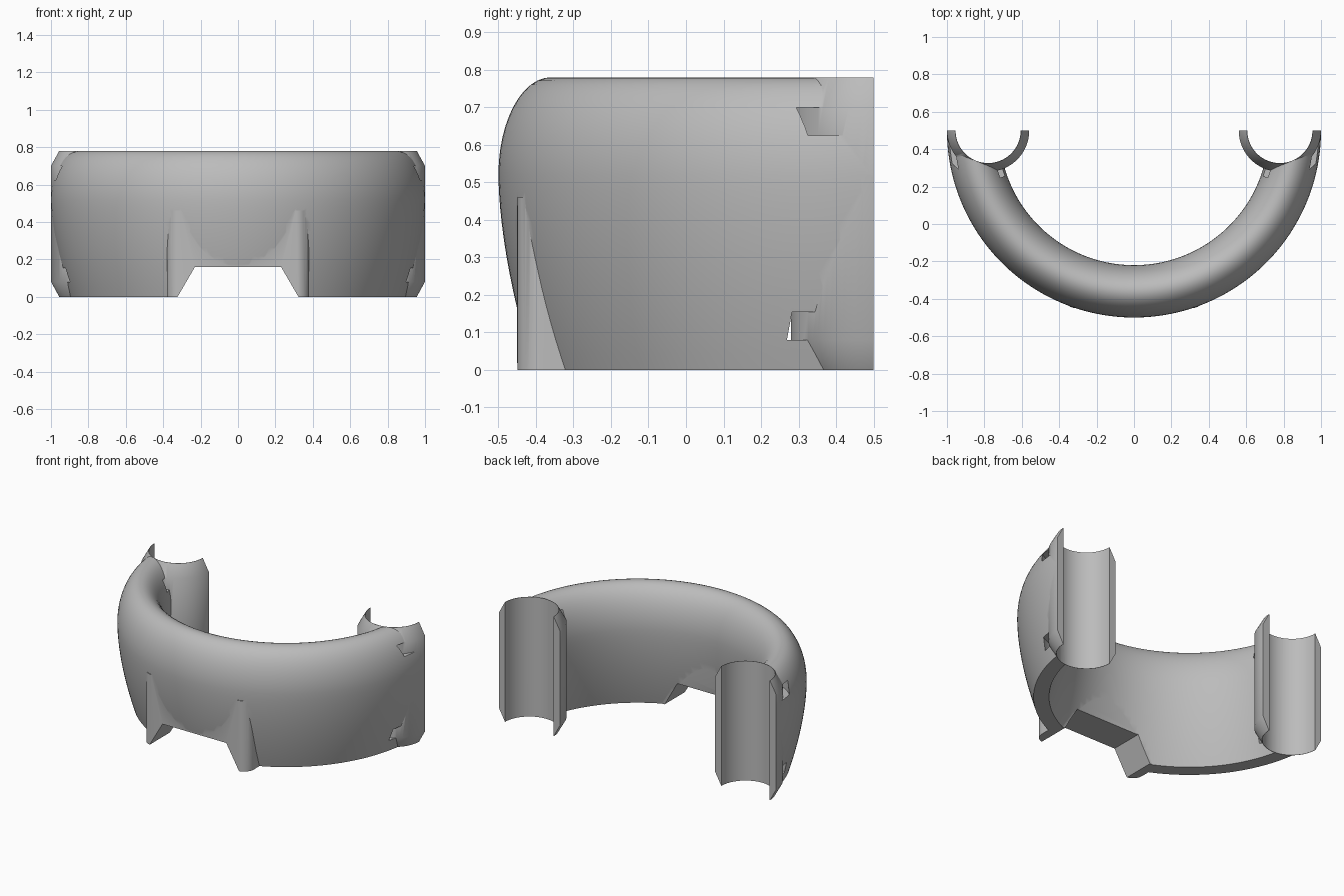
import bpy, bmesh, math
from mathutils import Vector

if "Cube" in bpy.data.objects:
    bpy.data.objects.remove(bpy.data.objects["Cube"])

HEIGHT = 0.78      # overall height
BACK = 0.5         # back plane, also the centre line of the arcs
CLIP_X = 0.78      # clip axis offset
BORE, CLIP_R, GROOVE_R = 0.174, 0.22, 0.26


def make(name, bm):
    bmesh.ops.recalc_face_normals(bm, faces=bm.faces)
    mesh = bpy.data.meshes.new(name)
    bm.to_mesh(mesh)
    bm.free()
    obj = bpy.data.objects.new(name, mesh)
    bpy.context.collection.objects.link(obj)
    return obj


def prism(name, outline, axis, depth):
    """Extrude a closed outline of 3D points along an axis."""
    bm = bmesh.new()
    face = bm.faces.new([bm.verts.new(p) for p in outline])
    ext = bmesh.ops.extrude_face_region(bm, geom=[face])
    moved = [v for v in ext["geom"] if isinstance(v, bmesh.types.BMVert)]
    bmesh.ops.translate(bm, verts=moved, vec=Vector(axis) * depth)
    return make(name, bm)


def column(name, x, rings, sides=72):
    """Stack of (radius, z) rings about a vertical axis, capped."""
    bm = bmesh.new()
    loops = []
    for r, z in rings:
        angles = [2 * math.pi * (i + 0.5) / sides for i in range(sides)]
        loops.append([bm.verts.new((x + r * math.cos(a), BACK + r * math.sin(a), z))
                      for a in angles])
    for lo, hi in zip(loops, loops[1:]):
        for i in range(sides):
            j = (i + 1) % sides
            bm.faces.new((lo[i], lo[j], hi[j], hi[i]))
    bm.faces.new(loops[0])
    bm.faces.new(loops[-1])
    return make(name, bm)


def combine(target, tool, operation):
    """Apply a boolean and discard the tool."""
    tool.hide_render = True
    mod = target.modifiers.new("combine", "BOOLEAN")
    mod.operation, mod.solver, mod.object = operation, "EXACT", tool
    bpy.ops.object.select_all(action="DESELECT")
    bpy.context.view_layer.objects.active = target
    target.select_set(True)
    bpy.ops.object.modifier_apply(modifier=mod.name)
    bpy.data.objects.remove(tool)


def band_profile():
    """Teardrop section: tapered below, elliptical on top, as (radius, z)."""
    mid, wide, radius = 0.52, 0.14, 0.86
    half = []
    for i in range(12):
        z = mid * i / 12
        half.append((wide - 0.095 * ((mid - z) / mid) ** 1.7, z))
    for i in range(12):
        a = math.pi / 2 * i / 12
        half.append((wide * math.cos(a), mid + (HEIGHT - mid) * math.sin(a)))
    outer = [(radius + w, z) for w, z in half]
    inner = [(radius - w, z) for w, z in reversed(half)]
    return outer + [(radius, HEIGHT)] + inner


# Curved band: section swept round a half circle
bm = bmesh.new()
section, steps, loops = band_profile(), 112, []
for i in range(steps + 1):
    a = math.radians(-3 + 186 * i / steps)
    loops.append([bm.verts.new((r * math.cos(a), BACK - r * math.sin(a), z))
                  for r, z in section])
for one, two in zip(loops, loops[1:]):
    for k in range(len(section)):
        n = (k + 1) % len(section)
        bm.faces.new((one[k], one[n], two[n], two[k]))
bm.faces.new(loops[0])
bm.faces.new(loops[-1])
band = make("curved_band_with_clips", bm)

# Front foot block, with rounded front corners
front, rear, side, rnd = -0.45, -0.24, 0.38, 0.07
right_corner = []
for i in range(9):
    a = math.pi / 2 * i / 8
    right_corner.append((side - rnd + rnd * math.sin(a),
                         front + rnd - rnd * math.cos(a), 0))
left_corner = [(-x, y, z) for x, y, z in reversed(right_corner)]
outline = left_corner + right_corner + [(side, rear, 0), (-side, rear, 0)]
combine(band, prism("foot_block", outline, (0, 0, 1), 0.46), "UNION")

# Tapered opening between the two feet
opening = [(-0.41, -0.6, -0.15), (0.41, -0.6, -0.15),
           (0.23, -0.6, 0.16), (-0.23, -0.6, 0.16)]
combine(band, prism("foot_opening", opening, (0, 1, 0), 0.6), "DIFFERENCE")

# Strap grooves, chamfered clips and their bores at both ends
for s in (-1, 1):
    x = s * CLIP_X
    for low, high in ((0.08, 0.155), (0.625, 0.7)):
        groove = column("strap_groove", x, [(GROOVE_R, low), (GROOVE_R, high)])
        combine(band, groove, "DIFFERENCE")
    clip = column("clip", x, [(0.176, 0), (CLIP_R, 0.08),
                              (CLIP_R, 0.7), (0.176, HEIGHT)])
    combine(band, clip, "UNION")
    bore = column("clip_bore", x, [(BORE, -0.1), (BORE, 0.9)])
    combine(band, bore, "DIFFERENCE")

# Flat trim along the back
trim = [(-1.5, BACK, -0.5), (1.5, BACK, -0.5), (1.5, BACK, 1.5), (-1.5, BACK, 1.5)]
combine(band, prism("back_trim", trim, (0, 1, 0), 0.8), "DIFFERENCE")

# Plain grey material
grey = bpy.data.materials.new("plain_grey")
grey.use_nodes = True
colour = (0.5, 0.5, 0.5, 1)
grey.diffuse_color = colour
grey.node_tree.nodes["Principled BSDF"].inputs["Base Color"].default_value = colour
band.data.materials.clear()
band.data.materials.append(grey)

bpy.ops.object.select_all(action="DESELECT")
band.select_set(True)
bpy.context.view_layer.objects.active = band
bpy.ops.object.shade_smooth_by_angle(angle=math.radians(30))
